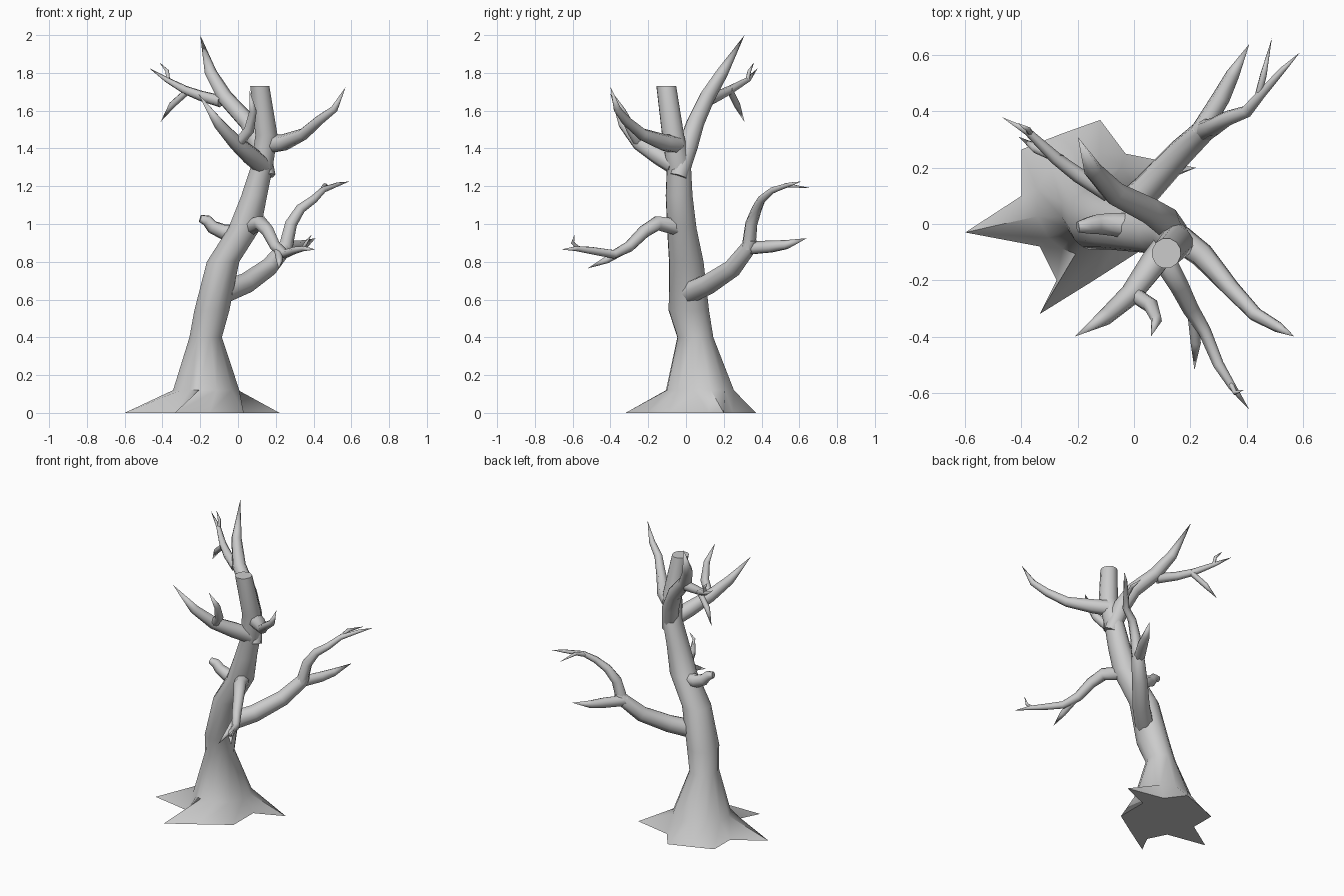
import bpy, bmesh
from math import radians, cos, sin, tau
from mathutils import Vector

default_cube = bpy.data.objects.get("Cube")
if default_cube:
    bpy.data.objects.remove(default_cube, do_unlink=True)

bark = bpy.data.materials.new("grey bark")
bark.use_nodes = True
bark_colour = (0.6, 0.6, 0.6, 1)
bark.diffuse_color = bark_colour
bark.node_tree.nodes["Principled BSDF"].inputs["Base Color"].default_value = bark_colour


def loft(name, rings, smooth_angle):
    """Skin a stack of equal rings, close both ends and shade the object."""
    bm = bmesh.new()
    loops = [[bm.verts.new(point) for point in ring] for ring in rings]
    count = len(loops[0])
    for low, high in zip(loops, loops[1:]):
        for i in range(count):
            j = (i + 1) % count
            bm.faces.new((low[i], low[j], high[j], high[i]))
    bm.faces.new(loops[0][::-1])
    bm.faces.new(loops[-1])
    bmesh.ops.remove_doubles(bm, verts=bm.verts, dist=0.0005)
    bmesh.ops.recalc_face_normals(bm, faces=bm.faces)
    mesh = bpy.data.meshes.new(name)
    bm.to_mesh(mesh)
    bm.free()
    mesh.materials.append(bark)
    obj = bpy.data.objects.new(name, mesh)
    bpy.context.collection.objects.link(obj)
    bpy.ops.object.select_all(action="DESELECT")
    obj.select_set(True)
    bpy.context.view_layer.objects.active = obj
    bpy.ops.object.shade_smooth_by_angle(angle=radians(smooth_angle))
    return obj


def branch(name, *path, sides=7):
    """Sweep a round section along (x, y, z, radius) points; radius 0 is a tip."""
    centres = [Vector(p[:3]) for p in path]
    last = len(path) - 1
    side = None
    rings = []
    for k, centre in enumerate(centres):
        along = (centres[min(k + 1, last)] - centres[max(k - 1, 0)]).normalized()
        if side is None:
            side = along.orthogonal()
        side = (side - along * side.dot(along)).normalized()
        across = along.cross(side)
        radius = path[k][3]
        rings.append([centre + radius * (side * cos(tau * i / sides) + across * sin(tau * i / sides))
                      for i in range(sides)])
    return loft(name, rings, 70)


# Trunk: root star on the ground (x, y, matching angle on the trunk)
roots = [
    (.22, .20, 18), (-.03, .25, 45), (-.12, .37, 75), (-.26, .32, 105),
    (-.40, .265, 135), (-.40, .10, 165), (-.60, -.03, 195), (-.335, -.08, 222),
    (-.275, -.20, 242), (-.335, -.32, 258), (-.15, -.205, 288), (.03, -.09, 320),
    (.03, .12, 350),
]
# Trunk sections: centre x, centre y, height, half width, half depth
sections = [
    (-.17, .075, .12, .18, .185), (-.172, .05, .40, .088, .098),
    (-.14, .016, .54, .095, .11), (-.08, .002, .80, .088, .094),
    (.035, -.022, .98, .088, .08), (.085, -.036, 1.15, .07, .073),
    (.125, -.037, 1.30, .06, .066), (.15, -.068, 1.47, .06, .06),
    (.115, -.104, 1.73, .052, .054),
]
trunk_rings = [[Vector((x, y, 0)) for x, y, a in roots]]
for cx, cy, z, rx, ry in sections:
    trunk_rings.append([Vector((cx + rx * cos(radians(a)), cy + ry * sin(radians(a)), z))
                        for x, y, a in roots])
loft("trunk_and_roots", trunk_rings, 60)

# Tall spire at the top, with its forked side branch
branch("spire_branch", (.15, -.04, 1.25, .05), (.11, .01, 1.42, .055), (.05, .05, 1.54, .048),
       (-.07, .11, 1.67, .043), (-.145, .19, 1.80, .033), (-.2, .31, 2, 0))
branch("spire_side_branch", (-.09, .11, 1.65, .033), (-.2, .175, 1.68, .028),
       (-.28, .235, 1.71, .023), (-.38, .33, 1.765, .014), (-.47, .38, 1.825, 0))
branch("spire_drooping_twig", (-.26, .23, 1.71, .018), (-.35, .27, 1.63, .018),
       (-.41, .31, 1.54, 0))
branch("spire_rising_twig", (-.37, .325, 1.76, .011), (-.375, .335, 1.81, .01),
       (-.415, .36, 1.855, 0))

# Upper left branch
branch("upper_left_branch", (.16, -.05, 1.42, .05), (.24, -.11, 1.43, .045),
       (.345, -.23, 1.475, .032), (.43, -.32, 1.55, .026), (.51, -.365, 1.61, .02),
       (.57, -.4, 1.725, 0))

# Upper front branch and its upright twig
branch("upper_front_branch", (.13, -.06, 1.31, .05), (.07, -.14, 1.36, .05),
       (-.01, -.25, 1.43, .04), (-.1, -.33, 1.53, .03), (-.21, -.4, 1.69, 0))
branch("upper_front_twig", (0, -.25, 1.43, .028), (.06, -.29, 1.5, .028),
       (.08, -.34, 1.6, .02), (.06, -.4, 1.71, 0))

# Broken stub
branch("broken_stub", (.02, -.01, .95, .05), (-.08, 0, .96, .042), (-.135, 0, .985, .036),
       (-.165, -.005, 1.02, .03), (-.2, -.01, 1.03, .02))

# Low back branch, splitting in two
branch("low_back_branch", (-.07, .02, .64, .06), (.04, .12, .685, .056), (.16, .25, .77, .05),
       (.25, .335, .88, .042), (.27, .345, .92, .03))
branch("low_back_upper_fork", (.25, .33, .87, .038), (.28, .345, 1, .033),
       (.33, .375, 1.08, .027), (.4, .4, 1.13, .022), (.45, .46, 1.18, .017),
       (.53, .55, 1.21, .011), (.59, .61, 1.225, 0))
branch("low_back_outer_fork", (.23, .32, .87, .036), (.31, .45, .88, .033),
       (.35, .53, .89, .025), (.41, .64, .925, 0))
branch("low_back_twig", (.44, .45, 1.17, .013), (.46, .53, 1.205, .012), (.49, .66, 1.19, 0))

# Middle front branch with two twigs
branch("middle_front_branch", (.07, -.05, .985, .045), (.12, -.15, 1.005, .04),
       (.16, -.22, .96, .035), (.2, -.3, .88, .03), (.25, -.38, .84, .024),
       (.3, -.5, .86, .02), (.35, -.58, .87, .014), (.41, -.66, .865, 0))
branch("middle_drooping_twig", (.21, -.32, .865, .02), (.22, -.42, .81, .019),
       (.215, -.52, .765, 0))
branch("middle_rising_twig", (.34, -.56, .865, .01), (.36, -.6, .9, .009),
       (.39, -.59, .945, 0))
